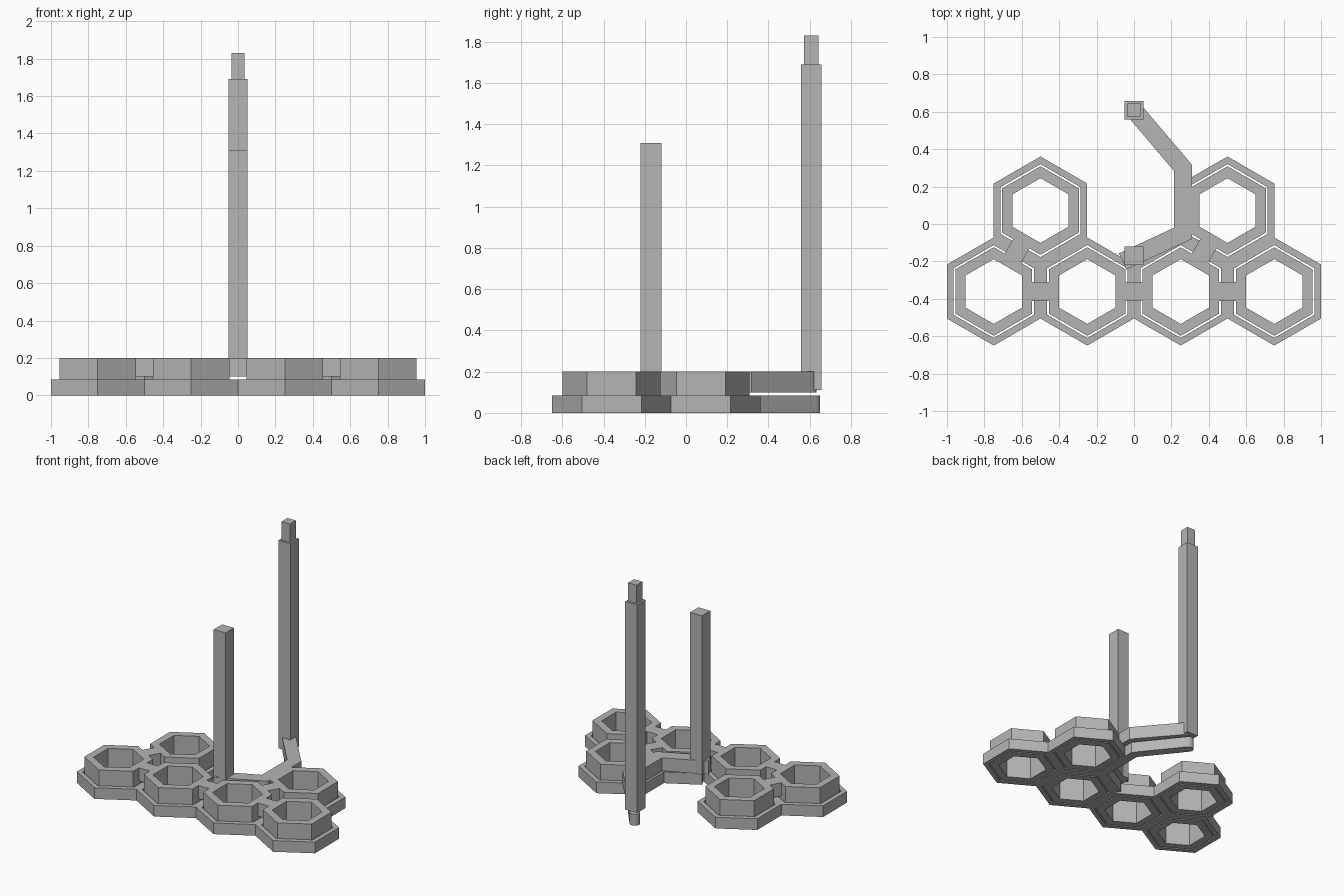
import bpy, bmesh, math
from mathutils import Vector

if "Cube" in bpy.data.objects:
    bpy.data.objects.remove(bpy.data.objects["Cube"])

grey = bpy.data.materials.new("plain grey")
grey.use_nodes = True
COLOR = (0.46, 0.46, 0.46, 1)
grey.diffuse_color = COLOR
grey.node_tree.nodes["Principled BSDF"].inputs["Base Color"].default_value = COLOR


def finish(name, bm):
    bmesh.ops.recalc_face_normals(bm, faces=bm.faces)
    mesh = bpy.data.meshes.new(name)
    bm.to_mesh(mesh)
    bm.free()
    mesh.materials.append(grey)
    obj = bpy.data.objects.new(name, mesh)
    bpy.context.collection.objects.link(obj)
    return obj


def prism(name, outline, z0, z1):
    bm = bmesh.new()
    face = bm.faces.new([bm.verts.new((p[0], p[1], z0)) for p in outline])
    top = bmesh.ops.extrude_face_region(bm, geom=[face], use_keep_orig=True)["geom"]
    verts = [v for v in top if isinstance(v, bmesh.types.BMVert)]
    bmesh.ops.translate(bm, verts=verts, vec=(0, 0, z1 - z0))
    return finish(name, bm)


def box(name, x, y, width, z0, z1, length=None, angle=0):
    a, b = (length or width) / 2, width / 2
    c, s = math.cos(angle), math.sin(angle)
    corners = [(-a, -b), (a, -b), (a, b), (-a, b)]
    return prism(name, [(x + u * c - v * s, y + u * s + v * c) for u, v in corners], z0, z1)


def hex_ring(name, centre, outer, inner, z0, z1):
    # outer and inner are flat-to-centre distances
    bm = bmesh.new()
    loops = []
    for apothem, z in ((outer, z0), (outer, z1), (inner, z1), (inner, z0)):
        r = apothem / math.cos(math.pi / 6)
        angles = [math.radians(30 + 60 * i) for i in range(6)]
        loops.append([bm.verts.new((centre[0] + r * math.cos(t),
                                    centre[1] + r * math.sin(t), z)) for t in angles])
    for k in range(4):
        a, b = loops[k], loops[(k + 1) % 4]
        for i in range(6):
            j = (i + 1) % 6
            bm.faces.new((a[i], a[j], b[j], b[i]))
    return finish(name, bm)


def arm(name, path, width, z0, z1):
    # mitred strip along a path with a rounded far end
    pts = [Vector(p) for p in path]
    dirs = [(b - a).normalized() for a, b in zip(pts, pts[1:])]
    left, right = [], []
    for i, p in enumerate(pts):
        d0, d1 = dirs[max(i - 1, 0)], dirs[min(i, len(dirs) - 1)]
        tangent = (d0 + d1).normalized()
        normal = Vector((-tangent.y, tangent.x))
        offset = normal * (width / 2 / tangent.dot(d0))
        left.append(p + offset)
        right.append(p - offset)
    d = dirs[-1]
    n = Vector((-d.y, d.x))
    cap = [pts[-1] + (d * math.sin(t) - n * math.cos(t)) * width / 2
           for t in (math.pi * i / 10 for i in range(1, 10))]
    return prism(name, right + cap + left[::-1], z0, z1)


# Six cells: a low outer rim around each tall inner ring
ROW = math.sqrt(3) / 4
FRONT_Y = -0.361
cells = [(x, FRONT_Y) for x in (-0.75, -0.25, 0.25, 0.75)]
cells += [(x, FRONT_Y + ROW) for x in (-0.5, 0.5)]
for i, c in enumerate(cells):
    hex_ring(f"cell_rim_{i + 1}", c, 0.25, 0.215, 0, 0.085)
    hex_ring(f"cell_ring_{i + 1}", c, 0.205, 0.15, 0, 0.2)

# Bridges joining the tall rings above the rims
for i, j in ((0, 1), (1, 2), (2, 3), (0, 4), (2, 5)):
    a, b = Vector(cells[i]), Vector(cells[j])
    m, d = (a + b) / 2, b - a
    box(f"bridge_{i + 1}_{j + 1}", m.x, m.y, 0.1, 0.1, 0.2, 0.14, math.atan2(d.y, d.x))

# Bent arms, one over the other
arm("upper_arm", [(-0.06, -0.2), (0.262, -0.05), (0.262, 0.3), (0.02, 0.585)], 0.095, 0.1, 0.2)
arm("lower_arm", [(0, -0.2), (0.25, -0.06), (0.25, 0.3), (0, 0.613)], 0.072, 0, 0.085)

# Posts
box("short_post", 0, -0.17, 0.1, 0.1, 1.31)
box("tall_post", 0, 0.608, 0.1, 0.11, 1.69)
box("tall_post_peg", 0, 0.608, 0.07, 1.69, 1.83)
